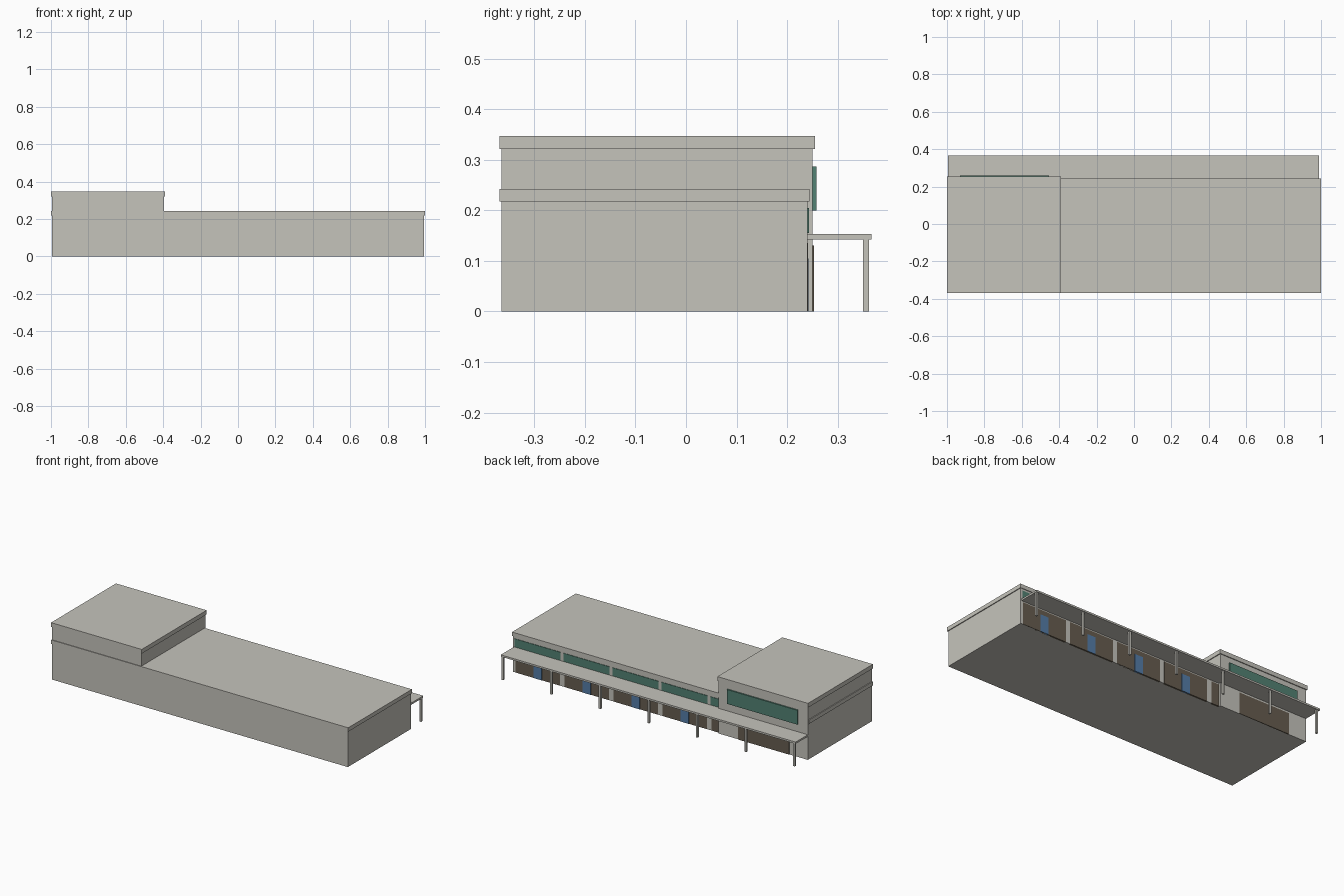
import bpy
import bmesh
from mathutils import Matrix, Vector

cube = bpy.data.objects.get("Cube")
if cube:
    bpy.data.objects.remove(cube, do_unlink=True)


def material(name, rgb):
    mat = bpy.data.materials.new(name)
    mat.use_nodes = True
    mat.diffuse_color = (*rgb, 1)
    mat.node_tree.nodes["Principled BSDF"].inputs["Base Color"].default_value = (*rgb, 1)
    return mat


CONCRETE = material("warm grey concrete", (0.56, 0.55, 0.50))
GLASS = material("teal glass", (0.085, 0.22, 0.17))
DOOR = material("blue door paint", (0.09, 0.205, 0.39))
SIDING = material("dark brown siding", (0.135, 0.11, 0.08))


def boxes(name, mat, spans):
    """One object from boxes given as (x0, x1), (y0, y1), (z0, z1)."""
    bm = bmesh.new()
    for span in spans:
        low, high = Vector(s[0] for s in span), Vector(s[1] for s in span)
        place = Matrix.Translation((low + high) / 2) @ Matrix.Diagonal((*(high - low), 1))
        bmesh.ops.create_cube(bm, size=1, matrix=place)
    mesh = bpy.data.meshes.new(name)
    bm.to_mesh(mesh)
    bm.free()
    mesh.materials.append(mat)
    obj = bpy.data.objects.new(name, mesh)
    bpy.context.collection.objects.link(obj)
    return obj


# Long hall, taller end block and their roof slabs
WALL, TOWER_WALL, TOWER_END = 0.24, 0.25, -0.395
boxes("hall_walls", CONCRETE, [((-0.995, 0.995), (-0.365, WALL), (0, 0.22))])
boxes("hall_roof", CONCRETE, [((-1, 1), (-0.369, 0.244), (0.218, 0.242))])
boxes("tower_walls", CONCRETE, [((-0.995, TOWER_END), (-0.365, TOWER_WALL), (0, 0.322))])
boxes("tower_roof", CONCRETE, [((-1, -0.39), (-0.369, 0.255), (0.321, 0.347))])

# Walkway canopy on a row of square posts
boxes("canopy", CONCRETE, [((-0.995, 0.99), (WALL, 0.367), (0.142, 0.153))])
posts = [0.982 - 0.327 * i for i in range(7)]
boxes("canopy_posts", CONCRETE,
      [((x - 0.006, x + 0.006), (0.35, 0.362), (0, 0.142)) for x in posts])

# Repeating bays: siding below, a door in each full bay, glass above
centres = [0.83 - 0.33 * i for i in range(5)]


def bay(x, half):
    return max(x - half, TOWER_END), x + half


boxes("high_windows", GLASS,
      [(bay(x, 0.154), (WALL - 0.01, 0.243), (0.155, 0.205)) for x in centres])
boxes("hall_siding", SIDING,
      [(bay(x, 0.15), (WALL - 0.01, 0.241), (0, 0.135)) for x in centres])
boxes("doors", DOOR,
      [((x - 0.028, x + 0.028), (WALL - 0.01, 0.2425), (0, 0.105)) for x in centres[:4]])

# Wide window and entrance panel on the end block
boxes("tower_window", GLASS, [((-0.93, -0.455), (TOWER_WALL - 0.01, 0.258), (0.2, 0.287))])
boxes("tower_siding", SIDING, [((-0.872, -0.528), (TOWER_WALL - 0.01, 0.253), (0, 0.13))])
